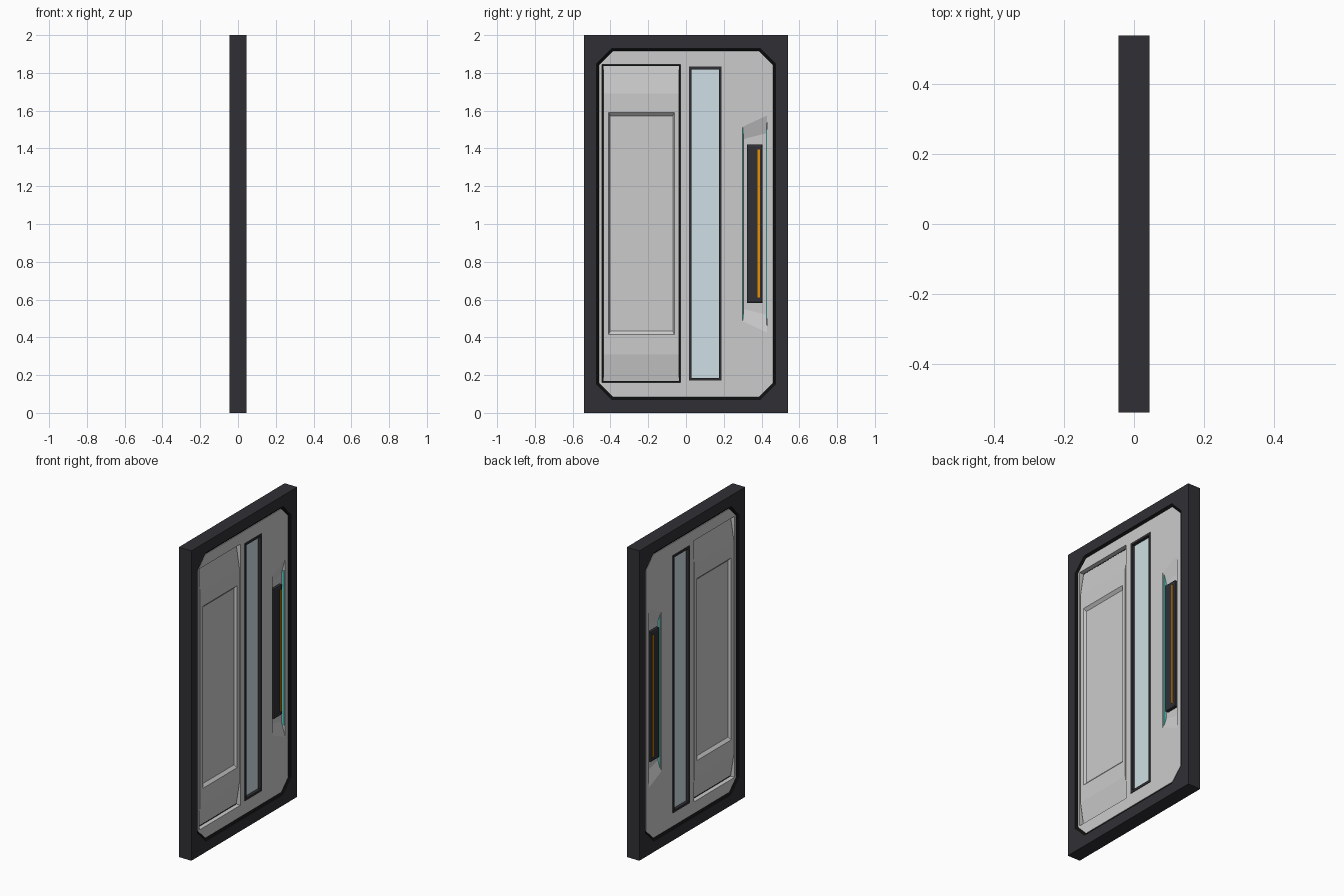
import bpy, bmesh

if "Cube" in bpy.data.objects:
    bpy.data.objects.remove(bpy.data.objects["Cube"])


def mat(name, r, g, b):
    m = bpy.data.materials.new(name)
    m.diffuse_color = (r, g, b, 1)
    m.use_nodes = True
    m.node_tree.nodes["Principled BSDF"].inputs["Base Color"].default_value = m.diffuse_color
    return m


DARK = mat("dark_metal", 0.03, 0.03, 0.036)
BLACK = mat("black_rubber", 0.004, 0.005, 0.005)
GLASS = mat("pale_glass", 0.62, 0.74, 0.78)
ORANGE = mat("orange_light", 0.8, 0.28, 0.0)
TEAL = mat("teal_light", 0.1, 0.65, 0.6)


def loft(name, loops, material=None, ring=False):
    """Skin a row of equal-length point loops; cap the ends or join them in a ring."""
    bm = bmesh.new()
    rows = [[bm.verts.new(p) for p in loop] for loop in loops]
    n = len(rows[0])
    pairs = list(zip(rows, rows[1:])) + ([(rows[-1], rows[0])] if ring else [])
    for a, b in pairs:
        for i in range(n):
            j = (i + 1) % n
            bm.faces.new((a[i], a[j], b[j], b[i]))
    if not ring:
        bm.faces.new(rows[0])
        bm.faces.new(rows[-1])
    bmesh.ops.recalc_face_normals(bm, faces=bm.faces)
    me = bpy.data.meshes.new(name)
    bm.to_mesh(me)
    bm.free()
    ob = bpy.data.objects.new(name, me)
    bpy.context.collection.objects.link(ob)
    if material:
        me.materials.append(material)
    return ob


def rect(x, y0, y1, z0, z1):
    return [(x, y0, z0), (x, y1, z0), (x, y1, z1), (x, y0, z1)]


def octagon(x, w, z0, z1, c):
    return [(x, -w + c, z0), (x, w - c, z0), (x, w, z0 + c), (x, w, z1 - c),
            (x, w - c, z1), (x, -w + c, z1), (x, -w, z1 - c), (x, -w, z0 + c)]


def box(name, x0, x1, y0, y1, z0, z1, material=None):
    return loft(name, [rect(x0, y0, y1, z0, z1), rect(x1, y0, y1, z0, z1)], material)


def cut(target, *cutters):
    bpy.context.view_layer.objects.active = target
    for c in cutters:
        c.hide_render = True
        m = target.modifiers.new("cut", 'BOOLEAN')
        m.operation, m.solver, m.object = 'DIFFERENCE', 'EXACT', c
        bpy.ops.object.modifier_apply(modifier=m.name)
        bpy.data.objects.remove(c, do_unlink=True)


F = 0.036   # door face depth

# outer frame with chamfered opening
frame = box("outer_frame", -0.045, 0.045, -0.54, 0.54, 0, 2, DARK)
cut(frame, loft("cutter", [octagon(x, 0.475, 0.07, 1.93, 0.08) for x in (-0.1, 0.1)]))

# black seal sloping from the frame to the door
loft("door_seal", [octagon(-0.043, 0.475, 0.07, 1.93, 0.08), octagon(0.043, 0.475, 0.07, 1.93, 0.08),
                   octagon(0.03, 0.458, 0.087, 1.913, 0.073), octagon(-0.03, 0.458, 0.087, 1.913, 0.073)],
     BLACK, ring=True)

# door leaf with panel opening, window opening and handle pockets
leaf = loft("door_leaf", [octagon(x, 0.46, 0.085, 1.915, 0.074) for x in (-F, F)])


def pocket(s):
    def quad(x, ya, yb, ha, hb):
        return [(x, ya, 1 - ha), (x, yb, 1 - hb), (x, yb, 1 + hb), (x, ya, 1 + ha)]
    return loft("cutter", [quad(s * (F + 0.01), 0.3, 0.43, 0.515, 0.575),
                           quad(s * F, 0.3, 0.43, 0.515, 0.575),
                           quad(s * 0.014, 0.306, 0.424, 0.45, 0.48)])


cut(leaf, box("cutter", -0.1, 0.1, -0.445, -0.028, 0.16, 1.845),
    box("cutter", -0.1, 0.1, 0.016, 0.188, 0.172, 1.832), pocket(1), pocket(-1))

# side panel with ramped ends and a recessed field on both faces
half = [(0.013, 0.168), (F, 0.31), (F, 1.69), (0.013, 1.837)]
profile = half + [(-x, z) for x, z in reversed(half)]
panel = loft("side_panel", [[(x, y, z) for x, z in profile] for y in (-0.437, -0.036)])
cut(panel, *[loft("cutter", [rect(s * (F + 0.01), -0.41, -0.062, 0.415, 1.59),
                             rect(s * F, -0.41, -0.062, 0.415, 1.59),
                             rect(s * 0.02, -0.402, -0.07, 0.433, 1.573)]) for s in (1, -1)])
box("panel_gap", -0.008, 0.008, -0.446, -0.027, 0.159, 1.846, BLACK)

# window frame and glass
loft("window_frame", [rect(-0.04, 0.015, 0.189, 0.171, 1.833), rect(0.04, 0.015, 0.189, 0.171, 1.833),
                      rect(0.04, 0.028, 0.176, 0.186, 1.818), rect(-0.04, 0.028, 0.176, 0.186, 1.818)],
     DARK, ring=True)
box("window_glass", -0.02, 0.02, 0.026, 0.178, 0.184, 1.82, GLASS)

# handle plates, orange strips and teal pocket lights on both faces
for s, side in ((1, "right"), (-1, "left")):
    loft("handle_" + side, [rect(s * 0.01, 0.322, 0.404, 0.583, 1.42),
                            rect(s * 0.032, 0.322, 0.404, 0.583, 1.42),
                            rect(s * 0.036, 0.33, 0.398, 0.593, 1.41)], DARK)
    box("handle_strip_" + side, s * 0.03, s * 0.0375, 0.379, 0.391, 0.61, 1.395, ORANGE)
    for y in (0.3045, 0.4255):
        box("pocket_light_" + side, s * 0.018, s * 0.031, y - 0.0025, y + 0.0025, 0.5, 1.5, TEAL)
